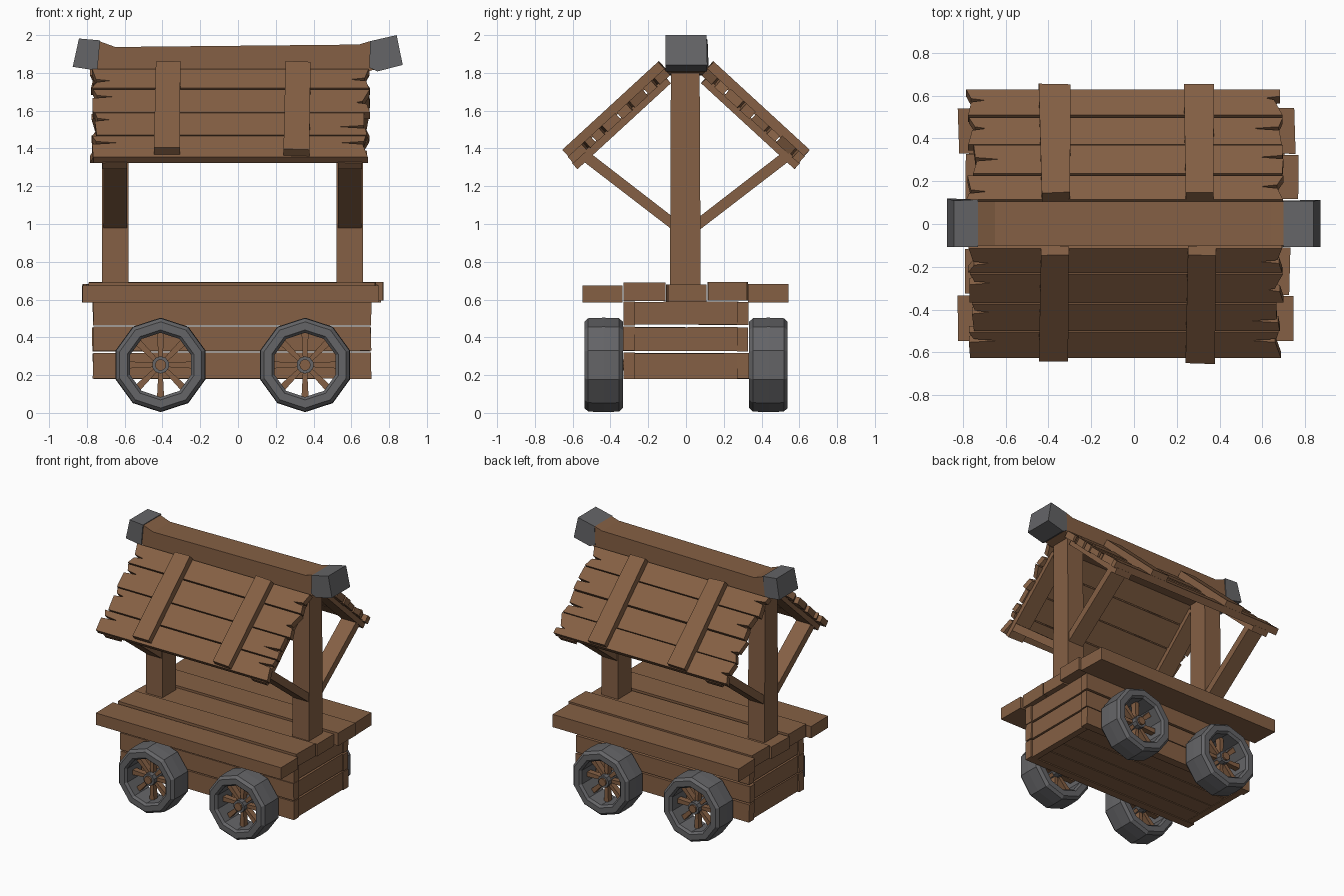
import bpy, bmesh, math, random
from mathutils import Vector, Matrix

if "Cube" in bpy.data.objects:
    bpy.data.objects.remove(bpy.data.objects["Cube"])

random.seed(7)


def material(name, rgb):
    m = bpy.data.materials.new(name)
    m.diffuse_color = (*rgb, 1)
    m.use_nodes = True
    m.node_tree.nodes["Principled BSDF"].inputs["Base Color"].default_value = m.diffuse_color
    return m


WOOD = material("brown wood", (0.235, 0.117, 0.058))
IRON = material("dark grey iron", (0.128, 0.128, 0.135))


def jit(a):
    return random.uniform(-a, a)


def finish(bm, name, mat):
    bmesh.ops.recalc_face_normals(bm, faces=bm.faces)
    me = bpy.data.meshes.new(name)
    bm.to_mesh(me)
    bm.free()
    me.materials.append(mat)
    ob = bpy.data.objects.new(name, me)
    bpy.context.collection.objects.link(ob)
    return ob


def prism(name, outline, b0, b1, place, mat=WOOD, wobble=0.0):
    """Extrude a 2D outline from b0 to b1; place(u, v, b) gives the 3D point."""
    bm = bmesh.new()
    lo = [bm.verts.new(place(u, v, b0)) for u, v in outline]
    hi = [bm.verts.new(place(u, v, b1 + jit(wobble))) for u, v in outline]
    bm.faces.new(lo)
    bm.faces.new(hi)
    n = len(outline)
    for i in range(n):
        j = (i + 1) % n
        bm.faces.new((lo[i], lo[j], hi[j], hi[i]))
    return finish(bm, name, mat)


def board(name, u0, u1, v0, v1, b0, b1, place, wobble=0.006):
    """Plain board with slightly crooked corners."""
    pts = [(u + jit(wobble), v + jit(wobble)) for u, v in
           ((u0, v0), (u1, v0), (u1, v1), (u0, v1))]
    return prism(name, pts, b0, b1, place, WOOD)


def split_board(name, u0, u1, v0, v1, b0, b1, place):
    """Board with ragged ends and a thin crack in each end."""
    def end(u, inward):
        w = v1 - v0
        c = v0 + w * random.uniform(0.3, 0.7)
        d = random.uniform(0.05, 0.14)
        return [(u + jit(0.012), v0 + 0.004), (u + inward * random.uniform(0, 0.03), c - 0.011),
                (u + inward * d, c), (u + inward * random.uniform(0, 0.03), c + 0.011),
                (u + jit(0.012), v1 - 0.004)]
    outline = end(u0, 1) + end(u1, -1)[::-1]
    return prism(name, outline, b0, b1, place)


def flat(u, v, b):       # outline in x, y, thickness up z
    return Vector((u, v, b))


def facing_y(u, v, b):   # outline in x, z, thickness along y
    return Vector((u, b, v))


def facing_x(u, v, b):   # outline in y, z, thickness along x
    return Vector((b, u, v))


# deck planks
deck = [(-0.82, 0.745, -0.542, -0.335, 0.585, 0.675), (-0.79, 0.73, -0.328, -0.115, 0.592, 0.69),
        (-0.80, 0.74, -0.10, 0.108, 0.588, 0.68), (-0.79, 0.77, 0.115, 0.325, 0.595, 0.693),
        (-0.82, 0.75, 0.333, 0.54, 0.585, 0.683)]
for x0, x1, y0, y1, z0, z1 in deck:
    board("deck_plank", x0, x1, y0, y1, z0, z1, flat)

# box body: three boards on each side and end, plus a floor
rows = [(0.18, 0.318), (0.328, 0.455), (0.464, 0.59)]
for i, (z0, z1) in enumerate(rows):
    for s in (-1, 1):
        board("side_board", -0.768, 0.705, z0, z1, s * 0.27, s * (0.325 + jit(0.008)), facing_y, 0.004)
    for x in (-0.755, 0.645):
        board("end_board", -0.275, 0.275, z0 + 0.002, z1 - 0.002, x, x + 0.05, facing_x, 0.003)
for i in range(4):
    y = -0.272 + i * 0.136
    board("floor_board", -0.75, 0.69, y + 0.003, y + 0.133, 0.187, 0.225, flat, 0.002)

# roof coordinates: distance v down the slope, height b above the rafters
A = math.atan2(0.455, 0.495)


def slope(side):
    return lambda u, v, b: Vector((u, side * (0.08 + v * math.cos(A) + b * math.sin(A)),
                                   1.745 - v * math.sin(A) + b * math.cos(A)))


POSTS = ((-0.72, -0.58), (0.522, 0.662))
for x0, x1 in POSTS:
    prism("post", [(-0.085, 0.59), (0.078, 0.59), (0.072, 1.84), (-0.08, 1.84)], x0, x1, facing_x)

for side in (-1, 1):
    place = slope(side)
    # roof planks
    cuts = [-0.03, 0.13, 0.32, 0.50, 0.67]
    for v0, v1 in zip(cuts, cuts[1:]):
        split_board("roof_plank", -0.765 + jit(0.012), 0.69 + jit(0.015), v0, v1,
                    0.036 + jit(0.004), 0.084 + jit(0.008), place)
    # battens across the planks
    for x0, x1 in ((-0.44, -0.305), (0.243, 0.378)):
        board("roof_batten", x0, x1, -0.025, 0.655, 0.07, 0.13, place, 0.01)
    # rafters and braces at each post
    for x0, x1 in POSTS:
        board("rafter", x0 + 0.005, x1 - 0.005, 0.0, 0.67, 0.0, 0.045, place, 0.002)
        brace = [(0.06, 0.96), (0.548, 1.335), (0.50, 1.37), (0.06, 1.03)]
        prism("brace", [(side * y, z) for y, z in brace], x0 + 0.008, x1 - 0.008, facing_x)

# ridge beam with upturned ends and iron caps
beam = [(-0.75, 1.82), (-0.65, 1.785), (0.63, 1.79), (0.73, 1.82),
        (0.70, 1.968), (0.64, 1.95), (-0.65, 1.937), (-0.735, 1.968)]
prism("ridge_beam", beam, -0.10, 0.105, facing_y)
prism("left_beam_cap", [(-0.875, 1.832), (-0.745, 1.812), (-0.73, 1.972), (-0.842, 1.982)],
      -0.108, 0.112, facing_y, IRON, 0.008)
prism("right_beam_cap", [(0.872, 1.842), (0.738, 1.808), (0.695, 1.828), (0.70, 1.968), (0.84, 2.0)],
      -0.108, 0.112, facing_y, IRON, 0.008)


def lathe(name, profile, sides, centre, mat):
    """Closed ring: profile of (radius, y) turned around the y axis."""
    bm = bmesh.new()
    rings = []
    for k in range(sides):
        a = math.pi / 2 + k * math.tau / sides
        rings.append([bm.verts.new(centre + Vector((r * math.cos(a), y, r * math.sin(a))))
                      for r, y in profile])
    n = len(profile)
    for k in range(sides):
        p, q = rings[k], rings[(k + 1) % sides]
        for i in range(n):
            j = (i + 1) % n
            bm.faces.new((p[i], p[j], q[j], q[i]))
    return finish(bm, name, mat)


# wheels: ten-sided tyre, eight tapered spokes, hub ring
TYRE = [(0.17, -0.085), (0.185, -0.102), (0.228, -0.102), (0.247, -0.082), (0.25, 0.0),
        (0.247, 0.082), (0.228, 0.102), (0.185, 0.102), (0.17, 0.085)]
HUB = [(0.028, -0.06), (0.046, -0.06), (0.046, 0.06), (0.028, 0.06)]
for x in (-0.41, 0.355):
    for s in (-1, 1):
        c = Vector((x, s * 0.436, 0.254))
        lathe("tyre", TYRE, 10, c, IRON)
        lathe("hub_ring", HUB, 10, c, IRON)
        for k in range(8):
            turn = Matrix.Rotation(k * math.tau / 8, 3, 'Y')
            prism("spoke", [(-0.011, 0.025), (0.011, 0.025), (0.019, 0.178), (-0.019, 0.178)],
                  -0.022, 0.022, lambda u, v, b: c + turn @ Vector((u, b, v)))
    # axle through the body
    ring = [(x + 0.03 * math.cos(i * math.tau / 10), 0.254 + 0.03 * math.sin(i * math.tau / 10))
            for i in range(10)]
    prism("axle", ring, -0.51, 0.51, facing_y)
